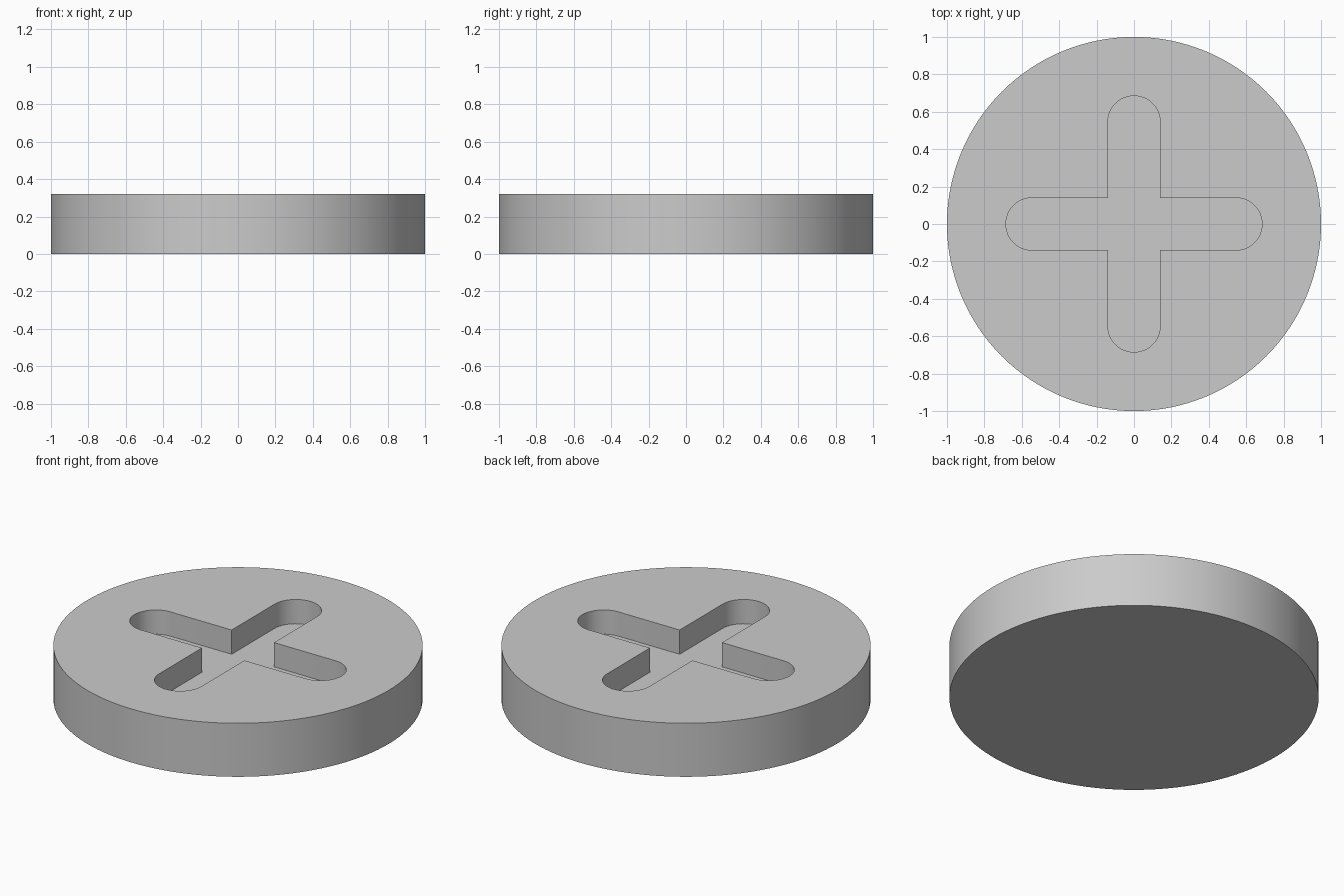
import bpy
import bmesh
from math import cos, sin, pi, radians
from mathutils import Matrix, Vector

RADIUS, HEIGHT = 1.0, 0.32
FLOOR = 0.175                    # height of the recess floor
HALF_WIDTH, REACH = 0.14, 0.685  # slot half width and arm length
SIDES, CAP_STEPS = 128, 24

cube = bpy.data.objects.get("Cube")
if cube:
    bpy.data.objects.remove(cube, do_unlink=True)

grey = bpy.data.materials.new("light_grey")
grey.use_nodes = True
colour = (0.6, 0.6, 0.6, 1.0)
grey.diffuse_color = colour
grey.node_tree.nodes["Principled BSDF"].inputs["Base Color"].default_value = colour


def circle_outline():
    return [Vector((RADIUS * cos(2 * pi * i / SIDES), RADIUS * sin(2 * pi * i / SIDES), 0))
            for i in range(SIDES)]


def cross_outline():
    """Four round-ended arms, each followed by its inner corner."""
    centre = REACH - HALF_WIDTH
    arm = []
    for i in range(CAP_STEPS + 1):
        a = -pi / 2 + pi * i / CAP_STEPS
        arm.append(Vector((centre + HALF_WIDTH * cos(a), HALF_WIDTH * sin(a), 0)))
    arm.append(Vector((HALF_WIDTH, HALF_WIDTH, 0)))
    return [Matrix.Rotation(k * pi / 2, 3, "Z") @ p for k in range(4) for p in arm]


def add_loop(bm, outline, z):
    verts = [bm.verts.new((p.x, p.y, z)) for p in outline]
    edges = [bm.edges.new((v, verts[i - 1])) for i, v in enumerate(verts)]
    return verts, edges


def add_walls(bm, low, high):
    for i in range(len(low)):
        bm.faces.new((low[i - 1], low[i], high[i], high[i - 1]))


bm = bmesh.new()
base, _ = add_loop(bm, circle_outline(), 0)
rim, rim_edges = add_loop(bm, circle_outline(), HEIGHT)
floor, floor_edges = add_loop(bm, cross_outline(), FLOOR)
slot, slot_edges = add_loop(bm, cross_outline(), HEIGHT)

# Top face with its cross opening, recess floor, underside and walls
up = Vector((0, 0, 1))
bmesh.ops.triangle_fill(bm, edges=rim_edges + slot_edges, use_beauty=True, normal=up)
bmesh.ops.triangle_fill(bm, edges=floor_edges, use_beauty=True, normal=up)
bm.faces.new(base)
add_walls(bm, base, rim)
add_walls(bm, floor, slot)
bmesh.ops.recalc_face_normals(bm, faces=bm.faces)

mesh = bpy.data.meshes.new("slotted_disc")
bm.to_mesh(mesh)
bm.free()
mesh.materials.append(grey)
disc = bpy.data.objects.new("slotted_disc", mesh)
bpy.context.collection.objects.link(disc)

bpy.ops.object.select_all(action="DESELECT")
disc.select_set(True)
bpy.context.view_layer.objects.active = disc
bpy.ops.object.shade_smooth_by_angle(angle=radians(30))
